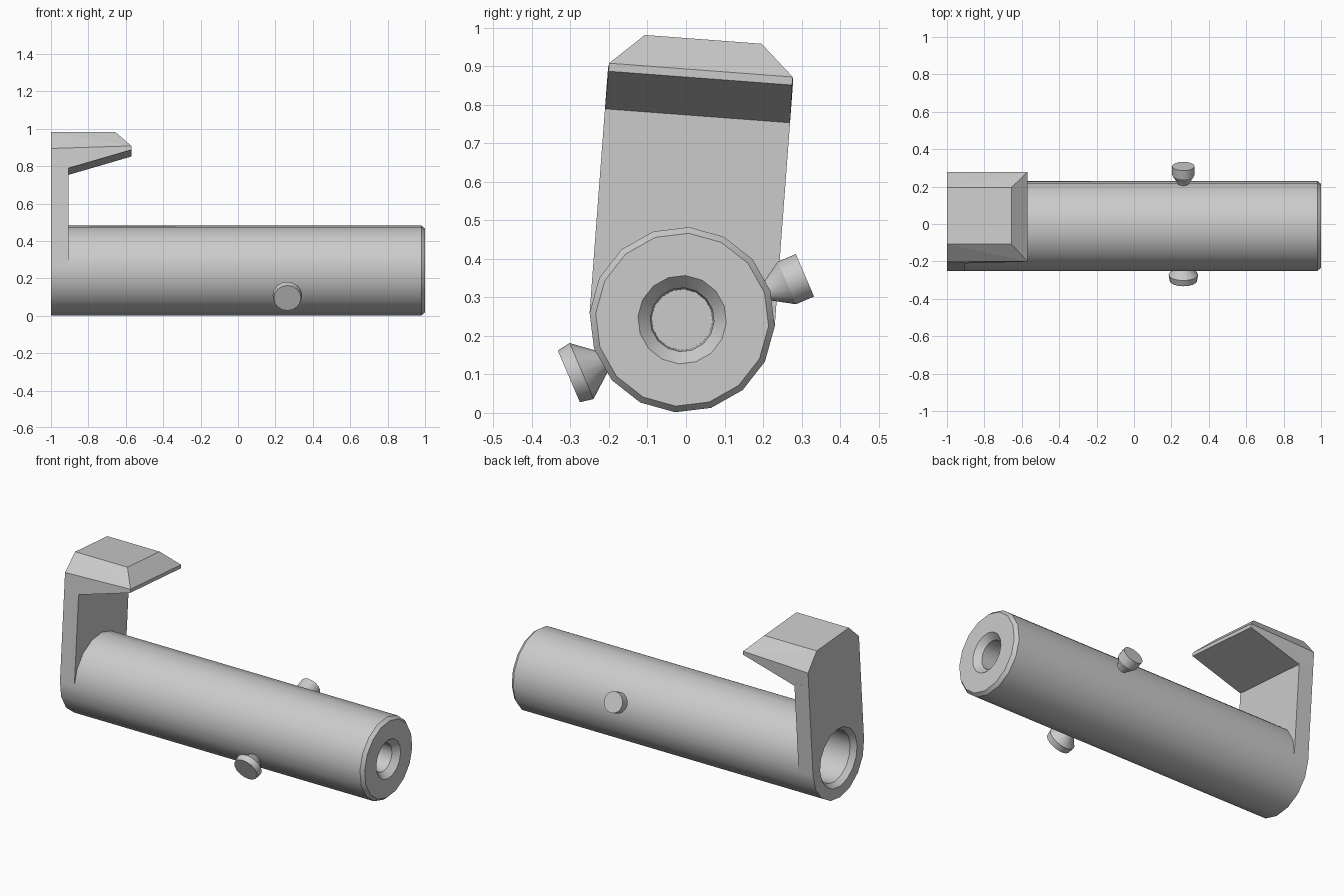
import bpy, bmesh
from math import sin, cos, pi, radians
from mathutils import Matrix, Vector

if "Cube" in bpy.data.objects:
    bpy.data.objects.remove(bpy.data.objects["Cube"])

SIDES = 16
R = 0.241
BODY = Matrix.Translation((0, -0.01, 0.242)) @ Matrix.Rotation(radians(-4.3), 4, 'X')


def finish(name, bm, matrix, smooth):
    bmesh.ops.recalc_face_normals(bm, faces=bm.faces)
    mesh = bpy.data.meshes.new(name)
    bm.to_mesh(mesh)
    bm.free()
    ob = bpy.data.objects.new(name, mesh)
    bpy.context.collection.objects.link(ob)
    ob.matrix_world = matrix
    if smooth:
        bpy.ops.object.select_all(action='DESELECT')
        ob.select_set(True)
        bpy.context.view_layer.objects.active = ob
        bpy.ops.object.shade_smooth_by_angle(angle=radians(30))
    return ob


def lathe(name, profile, matrix):
    """Revolve (x, radius) points around the x axis; both ends are capped."""
    bm = bmesh.new()
    rings = [[bm.verts.new((x, r * cos(2 * pi * i / SIDES), r * sin(2 * pi * i / SIDES)))
              for i in range(SIDES)] for x, r in profile]
    for a, b in zip(rings, rings[1:]):
        for i in range(SIDES):
            j = (i + 1) % SIDES
            bm.faces.new((a[i], a[j], b[j], b[i]))
    bm.faces.new(rings[0])
    bm.faces.new(rings[-1])
    return finish(name, bm, matrix, True)


# Tube with a wide bore on the left and a countersunk hole on the right
lathe("tube", [(-0.1, 0.15), (-0.97, 0.152), (-1, 0.175), (-1, R), (0.98, R), (1, 0.225),
               (1, 0.115), (0.965, 0.083), (0.6, 0.079)], BODY)

# Upright plate, arched over the tube
bm = bmesh.new()
outline = [(R * cos(2 * pi * i / SIDES), R * sin(2 * pi * i / SIDES)) for i in range(SIDES // 2 + 1)]
outline += [(-R, 0.55), (R, 0.55)]
face = bm.faces.new([bm.verts.new((-1, y, z)) for y, z in outline])
ext = bmesh.ops.extrude_face_region(bm, geom=[face])
bmesh.ops.translate(bm, vec=(0.095, 0, 0),
                    verts=[v for v in ext["geom"] if isinstance(v, bmesh.types.BMVert)])
finish("upright_plate", bm, BODY, False)

# Hook head with bevelled top and wedge-shaped underside
bm = bmesh.new()
half = [(-1, R, 0.531), (-0.905, R, 0.531), (-0.57, 0.239, 0.629), (-0.57, 0.239, 0.65),
        (-1, R, 0.636), (-1, 0.152, 0.73), (-0.655, 0.152, 0.73)]
for x, y, z in half:
    for s in (1, -1):
        bm.verts.new((x, s * y, z))
bmesh.ops.convex_hull(bm, input=bm.verts)
bmesh.ops.dissolve_limit(bm, angle_limit=radians(4), verts=bm.verts, edges=bm.edges)
finish("hook_head", bm, BODY, False)

# Flared pins on opposite sides of the tube
for name, angle, profile in (
        ("back_pin", 23.2, [(0.2, 0.024), (0.23, 0.026), (0.285, 0.06), (0.336, 0.06)]),
        ("front_pin", 203.2, [(0.2, 0.024), (0.23, 0.026), (0.295, 0.079), (0.331, 0.073)])):
    m = (Matrix.Translation((0.264, 0, 0.225)) @ Matrix.Rotation(radians(angle), 4, 'X')
         @ Matrix.Rotation(pi / 2, 4, 'Z'))
    lathe(name, profile, m)
